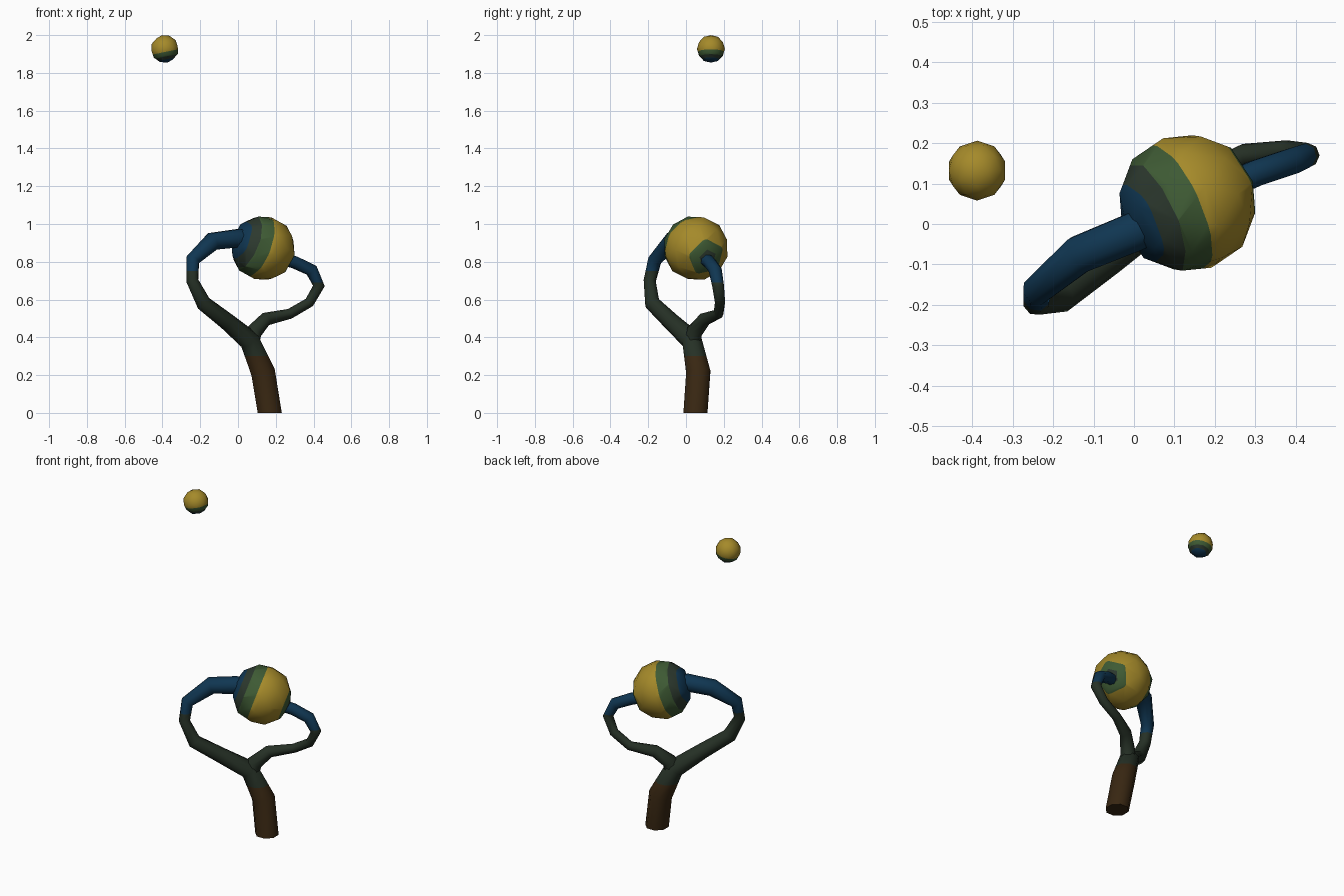
import bpy, bmesh, math
from mathutils import Vector, Matrix

cube = bpy.data.objects.get("Cube")
if cube:
    bpy.data.objects.remove(cube, do_unlink=True)


def material(name, rgb):
    m = bpy.data.materials.new(name)
    m.use_nodes = True
    m.diffuse_color = (*rgb, 1)
    m.node_tree.nodes["Principled BSDF"].inputs["Base Color"].default_value = (*rgb, 1)
    return m


brown = material("bark brown", (0.04, 0.02, 0.006))
moss = material("dark moss", (0.019, 0.03, 0.019))
blue = material("deep blue", (0.005, 0.037, 0.084))
shade = material("grey green", (0.025, 0.04, 0.027))
green = material("leaf green", (0.048, 0.102, 0.034))
yellow = material("mustard yellow", (0.376, 0.254, 0.023))


def finish(bm, name, origin, axis, cuts, mats):
    """Cut the mesh into bands along an axis and give each band its material."""
    origin, axis = Vector(origin), Vector(axis).normalized()
    for c in cuts:
        bmesh.ops.bisect_plane(bm, geom=bm.verts[:] + bm.edges[:] + bm.faces[:],
                               dist=1e-5, plane_co=origin + axis * c, plane_no=axis)
    bmesh.ops.recalc_face_normals(bm, faces=bm.faces[:])
    for f in bm.faces:
        d = (f.calc_center_median() - origin).dot(axis)
        f.material_index = sum(d > c for c in cuts)
    me = bpy.data.meshes.new(name)
    bm.to_mesh(me)
    bm.free()
    for m in mats:
        me.materials.append(m)
    ob = bpy.data.objects.new(name, me)
    bpy.context.collection.objects.link(ob)
    bpy.ops.object.select_all(action='DESELECT')
    ob.select_set(True)
    bpy.context.view_layer.objects.active = ob
    bpy.ops.object.shade_smooth_by_angle(angle=math.radians(60))
    return ob


def tube(name, path, cuts, mats, sides=8):
    """Sweep a tapering ring along (x, y, z, radius) points."""
    pts = [Vector(p[:3]) for p in path]
    bm = bmesh.new()
    tangent, side = Vector((0, 0, 1)), Vector((1, 0, 0))
    rings = []
    for i, p in enumerate(pts):
        if i:
            t = (p - pts[i - 1]).normalized()
            if i < len(pts) - 1:
                t = (t + (pts[i + 1] - p).normalized()).normalized()
            side = tangent.rotation_difference(t) @ side
            tangent = t
        up = tangent.cross(side)
        ring = []
        for k in range(sides):
            a = math.tau * (k + 0.5) / sides
            ring.append(bm.verts.new(p + (side * math.cos(a) + up * math.sin(a)) * path[i][3]))
        rings.append(ring)
    for a, b in zip(rings, rings[1:]):
        for k in range(sides):
            n = (k + 1) % sides
            bm.faces.new((a[k], a[n], b[n], b[k]))
    bm.faces.new(rings[0][::-1])
    bm.faces.new(rings[-1])
    return finish(bm, name, (0, 0, 0), (0, 0, 1), cuts, mats)


def ball(name, centre, radius, axis, cuts, mats):
    """Faceted ball with bands around an axis."""
    bm = bmesh.new()
    turn = Vector((0, 0, 1)).rotation_difference(Vector(axis)).to_matrix().to_4x4()
    bmesh.ops.create_icosphere(bm, subdivisions=2, radius=radius,
                               matrix=Matrix.Translation(centre) @ turn)
    return finish(bm, name, centre, axis, [c * radius for c in cuts], mats)


# Trunk running on into the thick branch
tube("trunk_and_right_branch", [
    (0.168, 0.05, 0, 0.069), (0.133, 0.065, 0.215, 0.069),
    (0.06, 0.03, 0.385, 0.057), (-0.06, -0.08, 0.485, 0.046),
    (-0.182, -0.178, 0.58, 0.042), (-0.242, -0.192, 0.70, 0.034),
    (-0.24, -0.165, 0.81, 0.038), (-0.135, -0.075, 0.908, 0.05),
    (0.0, -0.02, 0.925, 0.052), (0.06, 0.01, 0.91, 0.052)],
    [0.30, 0.75], [brown, moss, blue])

# Thin branch
tube("left_branch", [
    (0.07, 0.035, 0.36, 0.045), (0.085, 0.045, 0.43, 0.045),
    (0.148, 0.10, 0.497, 0.036), (0.275, 0.172, 0.525, 0.027),
    (0.378, 0.18, 0.585, 0.027), (0.428, 0.17, 0.672, 0.031),
    (0.39, 0.155, 0.755, 0.035), (0.3, 0.125, 0.797, 0.035),
    (0.22, 0.09, 0.82, 0.035)],
    [0.69], [moss, blue])

# Large banded ball held between the branches
ball("large_ball", (0.132, 0.052, 0.872), 0.174, (0.86, 0.39, -0.33),
     [-0.75, -0.52, -0.15, 0.80, 0.92, 0.97],
     [blue, shade, green, yellow, green, shade, blue])

# Small floating ball
ball("small_ball", (-0.388, 0.132, 1.927), 0.074, (-0.2, 0, 0.98),
     [-0.75, -0.55, -0.22], [blue, shade, green, yellow])
